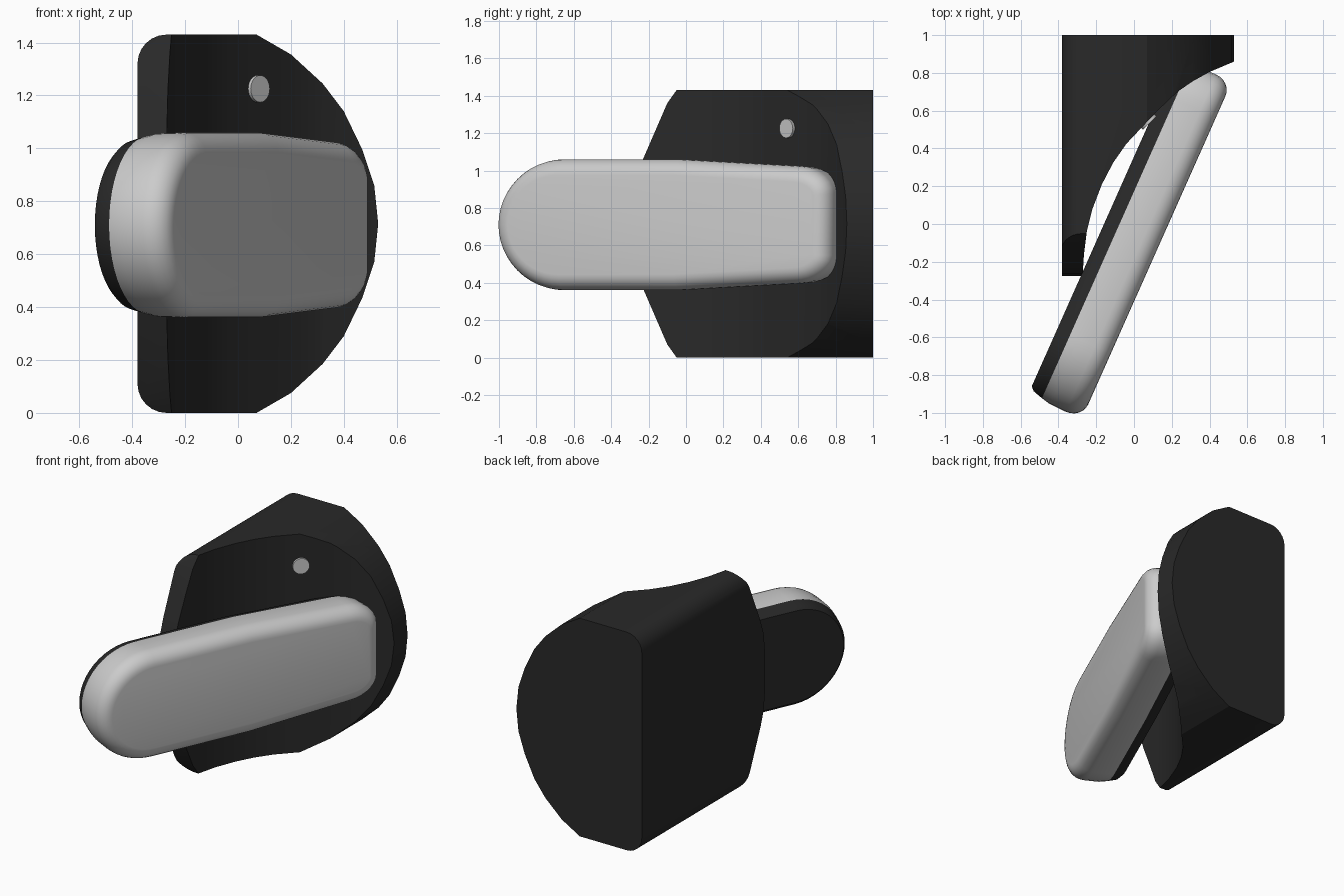
import bpy, bmesh, math
from mathutils import Vector, Matrix

if "Cube" in bpy.data.objects:
    bpy.data.objects.remove(bpy.data.objects["Cube"])

ZC = 0.715  # mid height


def make(name, bm, color=None, angle=25):
    bmesh.ops.recalc_face_normals(bm, faces=bm.faces)
    me = bpy.data.meshes.new(name)
    bm.to_mesh(me)
    bm.free()
    ob = bpy.data.objects.new(name, me)
    bpy.context.collection.objects.link(ob)
    if color:
        mat = bpy.data.materials.new(name + "_mat")
        mat.diffuse_color = color
        mat.use_nodes = True
        mat.node_tree.nodes["Principled BSDF"].inputs["Base Color"].default_value = mat.diffuse_color
        me.materials.append(mat)
    smooth(ob, angle)
    return ob


def smooth(ob, angle):
    bpy.ops.object.select_all(action='DESELECT')
    ob.select_set(True)
    bpy.context.view_layer.objects.active = ob
    bpy.ops.object.shade_smooth_by_angle(angle=math.radians(angle))


def loft(rings):
    """Skin closed rings of points and cap both ends."""
    bm = bmesh.new()
    vs = [[bm.verts.new(p) for p in r] for r in rings]
    n = len(vs[0])
    for a, b in zip(vs, vs[1:]):
        for i in range(n):
            bm.faces.new((a[i], a[(i + 1) % n], b[(i + 1) % n], b[i]))
    bm.faces.new(vs[0])
    bm.faces.new(vs[-1])
    return bm


def prism(name, pts, place, lo, hi, color=None):
    return make(name, loft([[place(a, b, t) for a, b in pts] for t in (lo, hi)]), color, 22)


def mirrored(half):
    """Mirror (u, z offset) points about the mid height."""
    return half + [(u, -z) for u, z in reversed(half) if abs(z) > 1e-5]


DARK = (0.022, 0.022, 0.022, 1)

# Body: D-shaped outline along y
corner = [(-0.27 - 0.11 * math.sin(a), 0.605 + 0.11 * math.cos(a))
          for a in [math.pi / 2 * i / 6 for i in range(6, -1, -1)]]
outline = mirrored(corner + [(0.07, 0.715), (0.2, 0.64), (0.32, 0.53), (0.4, 0.425),
                             (0.47, 0.28), (0.515, 0.145), (0.53, 0)])
body = prism("body", outline, lambda x, z, y: (x, y, ZC + z), -0.5, 1.0, DARK)

# Concave front, seen from above
front = [(-0.6, 1.2), (-0.6, -0.275), (-0.272, -0.275), (-0.265, -0.16), (-0.25, -0.04),
         (-0.22, 0.08), (-0.17, 0.21), (-0.11, 0.325), (-0.04, 0.425), (0.04, 0.51),
         (0.13, 0.605), (0.23, 0.7), (0.31, 0.755), (0.4, 0.805), (0.53, 0.86),
         (0.7, 0.93), (0.7, 1.2)]
cut_top = prism("cut_top", front, lambda x, y, z: (x, y, z), -0.2, 1.7)

# Sloping lip, seen from the side
lip = mirrored([(1.2, 0.8), (0.0, 0.8), (-0.05, 0.715), (-0.1, 0.645), (-0.23, 0.345),
                (-0.262, 0.25), (-0.276, 0.12)])
cut_side = prism("cut_side", lip, lambda y, z, x: (x, y, ZC + z), -0.8, 0.8)

for cutter in (cut_top, cut_side):
    cutter.hide_render = True
    mod = body.modifiers.new("cut", 'BOOLEAN')
    mod.operation = 'INTERSECT'
    mod.solver = 'EXACT'
    mod.object = cutter
    bpy.context.view_layer.objects.active = body
    bpy.ops.object.modifier_apply(modifier=mod.name)
    bpy.data.objects.remove(cutter)
smooth(body, 22)

# Lever outline: length s, half width w; round tip, tapered root
tip = [(-0.675 - 0.38 * math.cos(a), 0.35 * math.sin(a))
       for a in [math.pi / 2 * i / 12 for i in range(13)]]
root = [(0.69 + 0.21 * math.sin(a), 0.165 + 0.15 * math.cos(a))
        for a in [math.pi / 2 * i / 7 for i in range(8)]]
lever_pts = mirrored(tip + [(0.0, 0.35)] + root)
TILT = math.radians(24)
D = Vector((math.sin(TILT), math.cos(TILT), 0))   # along the lever
N = Vector((math.cos(TILT), -math.sin(TILT), 0))  # out of its face


def ring(depth, inset):
    """Lever outline shrunk by inset at a given depth."""
    out, n = [], len(lever_pts)
    for i in range(n):
        p, q, r = (Vector(lever_pts[(i + k) % n]) for k in (-1, 0, 1))
        t = (q - p).normalized() + (r - q).normalized()
        q = q + Vector((t.y, -t.x)).normalized() * inset
        out.append(D * q.x + N * depth + Vector((0, 0, ZC - 0.005 + q.y)))
    return out


bevel = [(0.075 + 0.092 * math.sin(a), 0.085 * (1 - math.cos(a)))
         for a in [math.pi / 2 * i / 6 for i in range(7)]]
make("lever", loft([ring(*r) for r in [(-0.07, 0.014), (-0.02, 0.003)] + bevel]), None, 35)

# Dark backing plate of the lever
make("lever_back", loft([ring(*r) for r in [(-0.145, 0.05), (-0.125, 0.03), (-0.07, 0.014)]]),
     DARK, 35)

# Small round pin on the concave front
bm = bmesh.new()
rot = Vector((0.707, -0.707, 0)).to_track_quat('Z', 'Y').to_matrix().to_4x4()
bmesh.ops.create_cone(bm, cap_ends=True, segments=24, radius1=0.051, radius2=0.051, depth=0.06,
                      matrix=Matrix.Translation((0.063, 0.556, 1.225)) @ rot)
make("pin", bm)
